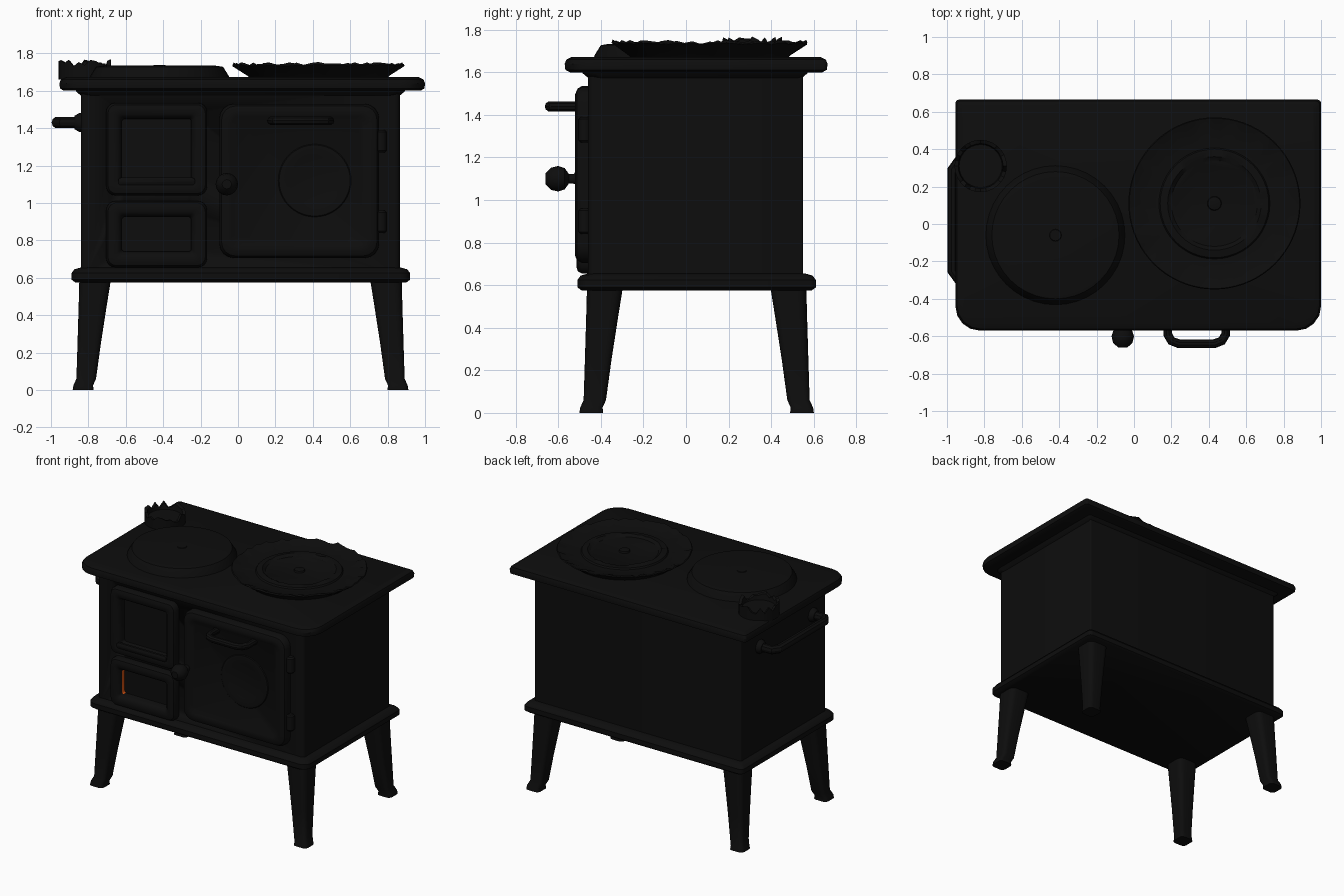
import bpy, bmesh, math, random
from mathutils import Vector

random.seed(4)
if "Cube" in bpy.data.objects:
    bpy.data.objects.remove(bpy.data.objects["Cube"])


def material(name, rgb, rough=0.8):
    m = bpy.data.materials.new(name)
    m.use_nodes = True
    m.diffuse_color = (*rgb, 1)
    node = m.node_tree.nodes["Principled BSDF"]
    node.inputs["Base Color"].default_value = (*rgb, 1)
    node.inputs["Roughness"].default_value = rough
    return m


IRON = material("black iron", (0.004, 0.004, 0.004))
FIRE = material("fire orange", (0.6, 0.075, 0.005))


def finish(name, bm, angle=35):
    bmesh.ops.recalc_face_normals(bm, faces=bm.faces)
    mesh = bpy.data.meshes.new(name)
    bm.to_mesh(mesh)
    bm.free()
    mesh.materials.append(IRON)
    mesh.shade_smooth()
    mesh.set_sharp_from_angle(angle=math.radians(angle))
    obj = bpy.data.objects.new(name, mesh)
    bpy.context.collection.objects.link(obj)
    return obj


def loft(name, loops, angle=35):
    """Skin a stack of equal point loops and cap both ends."""
    bm = bmesh.new()
    rings = [[bm.verts.new(p) for p in loop] for loop in loops]
    n = len(rings[0])
    for a, b in zip(rings, rings[1:]):
        for i in range(n):
            j = (i + 1) % n
            bm.faces.new((a[i], a[j], b[j], b[i]))
    bm.faces.new(rings[0])
    bm.faces.new(rings[-1])
    return finish(name, bm, angle)


def rounded(u0, u1, v0, v1, r_low, r_high, seg=4):
    """Rounded rectangle; r_low rounds the v0 corners, r_high the v1 ones."""
    corners = [(u1 - r_high, v1 - r_high, r_high), (u0 + r_high, v1 - r_high, r_high),
               (u0 + r_low, v0 + r_low, r_low), (u1 - r_low, v0 + r_low, r_low)]
    pts = []
    for k, (u, v, r) in enumerate(corners):
        for s in range(seg + 1):
            a = math.pi / 2 * (k + s / seg)
            pts.append((u + r * math.cos(a), v + r * math.sin(a)))
    return pts


def slab(name, box, radii, steps):
    """Horizontal plate; steps are (inset, z)."""
    x0, x1, y0, y1 = box
    return loft(name, [[(u, v, z) for u, v in rounded(x0 + i, x1 - i, y0 + i, y1 - i, *radii)]
                       for i, z in steps])


def panel(name, box, r, steps):
    """Upright front panel; steps are (inset, y)."""
    x0, x1, z0, z1 = box
    return loft(name, [[(u, y, v) for u, v in
                        rounded(x0 + i, x1 - i, z0 + i, z1 - i, max(r - i * 0.5, 0.015), max(r - i * 0.5, 0.015))]
                       for i, y in steps])


def lathe(name, centre, profile, seg=40, axis="z", ragged=()):
    """Turn (radius, height) points; rows listed in ragged get an uneven edge."""
    cx, cy, cz = centre
    noise = [random.uniform(-1, 1) for _ in range(seg)]
    loops = []
    for k, (r, h) in enumerate(profile):
        loop = []
        for i in range(seg):
            a = 2 * math.pi * i / seg
            hh = h + (ragged[k] * noise[i] if k < len(ragged) else 0)
            c, s = r * math.cos(a), r * math.sin(a)
            loop.append({"z": (cx + c, cy + s, cz + hh), "y": (cx + c, cy - hh, cz + s),
                         "x": (cx - hh, cy + c, cz + s)}[axis])
        loops.append(loop)
    return loft(name, loops)


def tube(name, points, radius):
    """Bent round bar."""
    curve = bpy.data.curves.new(name, "CURVE")
    curve.dimensions = "3D"
    curve.bevel_depth = radius
    curve.bevel_resolution = 3
    curve.use_fill_caps = True
    spline = curve.splines.new("POLY")
    spline.points.add(len(points) - 1)
    for p, co in zip(spline.points, points):
        p.co = (*co, 1)
    curve.materials.append(IRON)
    obj = bpy.data.objects.new(name, curve)
    bpy.context.collection.objects.link(obj)
    bpy.ops.object.select_all(action="DESELECT")
    obj.select_set(True)
    bpy.context.view_layer.objects.active = obj
    bpy.ops.object.convert(target="MESH")
    bpy.ops.object.shade_smooth_by_angle()


# Body with two openings cut for the fire chamber and ash chamber
body = slab("body", (-0.84, 0.865, -0.46, 0.55), (0.03, 0.01), [(0, 0.62), (0, 1.62)])
for z0, z1 in ((1.12, 1.49), (0.715, 0.965)):
    cutter = panel("opening_cutter", (-0.635, -0.235, z0, z1), 0.04, [(0, -0.6), (0, -0.1)])
    cutter.hide_render = True
    mod = body.modifiers.new("opening", "BOOLEAN")
    mod.object = cutter
    mod.solver = "EXACT"
    bpy.ops.object.select_all(action="DESELECT")
    body.select_set(True)
    bpy.context.view_layer.objects.active = body
    bpy.ops.object.modifier_apply(modifier=mod.name)
    bpy.data.objects.remove(cutter)

# Base rim, cornice and top plate
slab("base_rim", (-0.89, 0.92, -0.51, 0.61), (0.06, 0.03),
     [(0.02, 0.575), (0, 0.59), (0, 0.625), (0.015, 0.645), (0.05, 0.655)])
slab("cornice", (-0.875, 0.9, -0.495, 0.58), (0.06, 0.02), [(0.04, 1.57), (0.01, 1.595), (0, 1.62)])
slab("top_plate", (-0.955, 1.0, -0.57, 0.665), (0.13, 0.02),
     [(0.025, 1.6), (0.003, 1.612), (0, 1.64), (0.008, 1.66), (0.035, 1.673)])

# Splayed legs with flared feet
leg_steps = ((0.6, 0, 0.17), (0.45, 0.004, 0.15), (0.25, 0.01, 0.125),
             (0.06, 0.016, 0.105), (0.025, 0.032, 0.105), (0, 0.036, 0.112))
for sx, side in ((-1, "right"), (1, "left")):
    for sy, end in ((-1, "front"), (1, "back")):
        ox = 0.875 if sx > 0 else 0.848
        oy = 0.565 if sy > 0 else 0.465
        loops = []
        for z, out, w in leg_steps:
            cx, cy = sx * (ox + out - w / 2), sy * (oy + out - w / 2)
            h = w / 2
            loops.append([(u, v, z) for u, v in rounded(cx - h, cx + h, cy - h, cy + h, h * 0.5, h * 0.5)])
        loft(f"{end}_{side}_leg", loops, 50)

# Fire door and ash door: framed openings leading to deep chambers
chamber = [(0, -0.45), (0, -0.49), (0.01, -0.508), (0.03, -0.515),
           (0.06, -0.513), (0.075, -0.5), (0.085, -0.48), (0.085, -0.2)]
panel("fire_door", (-0.705, -0.165, 1.04, 1.535), 0.05, chamber)
ash_door = panel("ash_door", (-0.705, -0.165, 0.655, 1.01), 0.05, chamber)

# Glowing left wall and back of the ash chamber
ash_door.data.materials.append(FIRE)
for f in ash_door.data.polygons:
    deep = f.center.y > -0.44 and abs(f.center.x + 0.435) < 0.2
    at_left = f.center.x < -0.55 and abs(f.normal.x) > 0.5
    at_back = f.center.y > -0.25
    if deep and (at_left or at_back):
        f.material_index = 1

# Heap of dark coal in front of the glow
heap = [(-0.6, 0.735), (-0.6, 0.78), (-0.575, 0.83), (-0.53, 0.865), (-0.45, 0.885),
        (-0.38, 0.9), (-0.3, 0.94), (-0.25, 0.945), (-0.25, 0.735)]
loft("coal_heap", [[(x, y, z) for x, z in heap] for y in (-0.4, -0.3)])

# Lip along the lower edge of the fire opening
panel("fire_door_sill", (-0.64, -0.23, 1.095, 1.135), 0.015, [(0, -0.5), (0, -0.518), (0.008, -0.524)])

# Oven door with raised edge, sunk field and a round boss
panel("oven_door", (-0.1, 0.755, 0.705, 1.53), 0.08,
      [(0, -0.45), (0, -0.49), (0.012, -0.512), (0.035, -0.522), (0.065, -0.518), (0.085, -0.505)])
lathe("oven_door_boss", (0.41, -0.5, 1.12), [(0.2, 0), (0.19, 0.01), (0.15, 0.012), (0.13, 0.006)], axis="y")

# Hinges
for z, level in ((0.9, "lower"), (1.33, "upper")):
    lathe(f"{level}_hinge", (0.765, -0.475, z),
          [(0.02, -0.06), (0.03, -0.05), (0.03, 0.05), (0.02, 0.06)], seg=12)

# Latch knob
lathe("latch_knob", (-0.06, -0.5, 1.1),
      [(0.03, 0), (0.024, 0.02), (0.022, 0.05), (0.05, 0.07), (0.06, 0.1), (0.052, 0.135), (0.025, 0.16)],
      seg=16, axis="y")

# Oven handle
tube("oven_handle", [(0.18, -0.5, 1.44), (0.18, -0.59, 1.44), (0.2, -0.625, 1.44), (0.24, -0.64, 1.44),
                     (0.43, -0.64, 1.44), (0.47, -0.625, 1.44), (0.49, -0.59, 1.44), (0.49, -0.5, 1.44)], 0.024)

# Towel rail and its mounts on the side
tube("side_rail", [(-0.82, -0.29, 1.43), (-0.94, -0.29, 1.43), (-0.967, -0.25, 1.43),
                   (-0.967, 0.29, 1.43), (-0.94, 0.33, 1.43), (-0.82, 0.33, 1.43)], 0.031)
for y, end in ((-0.29, "front"), (0.33, "back")):
    lathe(f"{end}_rail_mount", (-0.83, y, 1.43), [(0.05, 0), (0.05, 0.02), (0.035, 0.045)], seg=16, axis="x")

# Raised cooking disc with a lifting hole boss
lathe("cooking_disc", (-0.42, -0.06, 1.66), [(0.375, 0), (0.37, 0.02), (0.34, 0.068), (0.3, 0.074), (0.05, 0.074)])
lathe("disc_boss", (-0.42, -0.06, 1.73), [(0.035, 0), (0.03, 0.008), (0.015, 0.008)], seg=16)

# Flue collar with a broken edge
lathe("flue_collar", (-0.82, 0.31, 1.66),
      [(0.14, 0), (0.14, 0.05), (0.14, 0.085), (0.12, 0.08), (0.115, 0.05)],
      seg=28, ragged=(0, 0, 0.025, 0.02, 0))

# Shallow burner dish with uneven rim, inner ring and centre knob
lathe("burner_dish", (0.43, 0.11, 1.66),
      [(0.36, 0), (0.38, 0.02), (0.46, 0.075), (0.455, 0.082), (0.39, 0.06), (0.3, 0.055)],
      seg=72, ragged=(0, 0, 0.006, 0.012, 0, 0))
lathe("burner_ring", (0.43, 0.11, 1.71),
      [(0.3, 0), (0.29, 0.016), (0.25, 0.02), (0.23, 0.006)], seg=48, ragged=(0, 0, 0.006, 0))
lathe("burner_knob", (0.43, 0.11, 1.71), [(0.04, 0), (0.035, 0.018), (0.015, 0.022)], seg=16)
